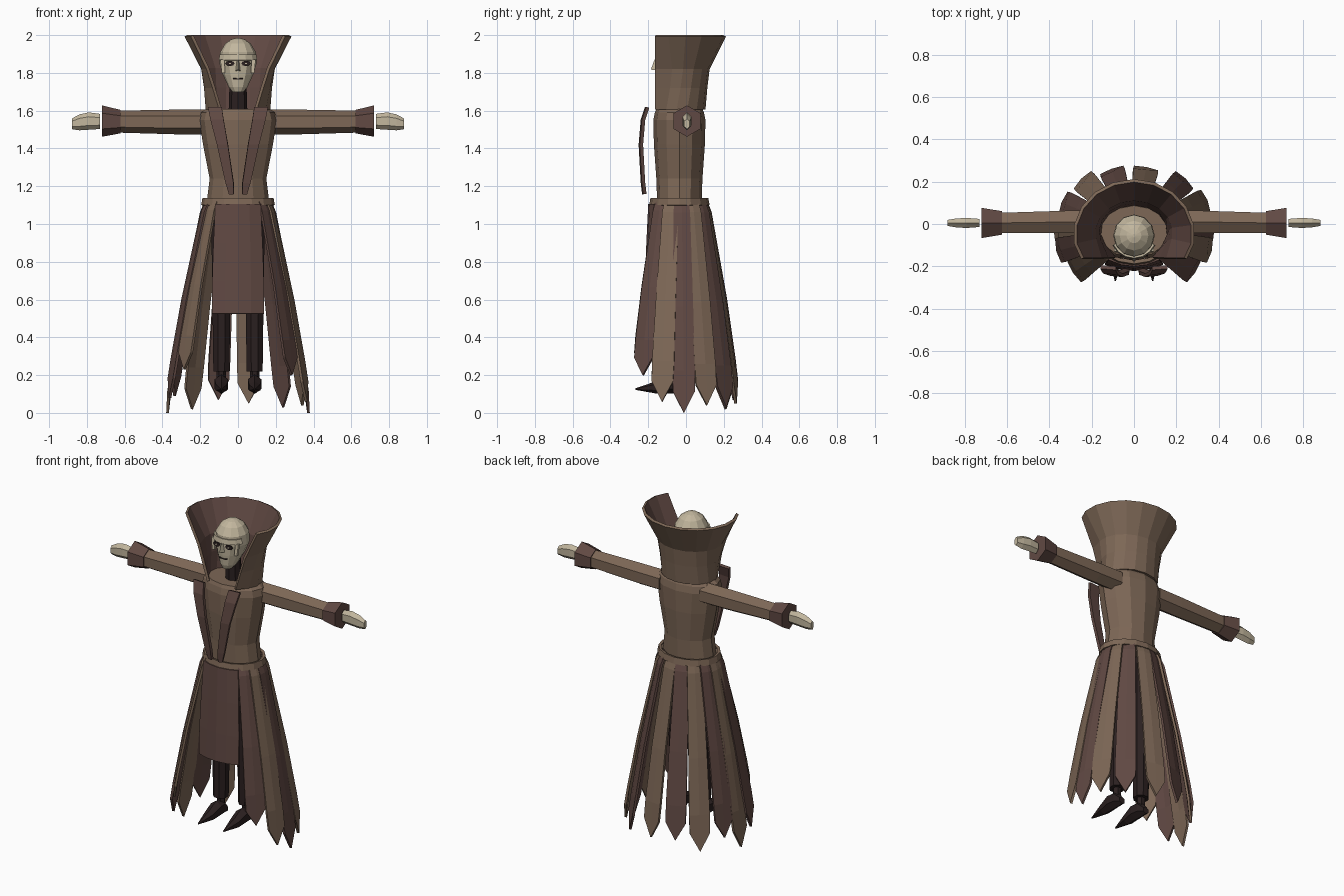
import bpy, bmesh, math
from mathutils import Vector

if "Cube" in bpy.data.objects:
    bpy.data.objects.remove(bpy.data.objects["Cube"])


def material(name, rgb):
    m = bpy.data.materials.new(name)
    m.diffuse_color = (*rgb, 1)
    m.use_nodes = True
    m.node_tree.nodes["Principled BSDF"].inputs["Base Color"].default_value = m.diffuse_color
    return m


BROWN = material("brown_cloth", (0.205, 0.136, 0.093))
RED = material("russet_cloth", (0.118, 0.066, 0.056))
DARK = material("dark_leather", (0.023, 0.014, 0.014))
BONE = material("pale_bone", (0.54, 0.47, 0.34))
CY = -0.035  # body axis in y


def make(name, verts, faces, *mats):
    me = bpy.data.meshes.new(name)
    me.from_pydata([tuple(v) for v in verts], [], faces)
    for m in mats:
        me.materials.append(m)
    ob = bpy.data.objects.new(name, me)
    bpy.context.collection.objects.link(ob)
    return ob


def grid_faces(rows, closed):
    n = len(rows[0])
    return [(r * n + i, r * n + (i + 1) % n, (r + 1) * n + (i + 1) % n, (r + 1) * n + i)
            for r in range(len(rows) - 1) for i in range(n if closed else n - 1)]


def loft(name, rows, mat):
    """Closed solid through rings, with end caps."""
    n, k = len(rows[0]), len(rows)
    faces = grid_faces(rows, True)
    faces += [tuple(range(n))[::-1], tuple(range((k - 1) * n, k * n))]
    ob = make(name, [p for r in rows for p in r], faces, mat)
    bm = bmesh.new()
    bm.from_mesh(ob.data)
    bmesh.ops.recalc_face_normals(bm, faces=bm.faces)
    bm.to_mesh(ob.data)
    bm.free()
    return ob


def shell(name, rows, thick, mats, closed=False, lining=0):
    """Sheet of cloth, rows from bottom to top, thickened inwards."""
    ob = make(name, [p for r in rows for p in r], grid_faces(rows, closed), *mats)
    s = ob.modifiers.new("thickness", "SOLIDIFY")
    s.thickness, s.offset, s.material_offset = thick, -1, lining
    return ob


def oval(z, rx, ry, cy=CY, cx=0, n=12, phase=0.0):
    return [(cx + rx * math.cos(a), cy + ry * math.sin(a), z)
            for a in (phase + 2 * math.pi * i / n for i in range(n))]


def hex_x(x, z, ry, rz, cy=0.005):
    """Hexagon across the x axis with a corner on top."""
    return [(x, cy + ry * math.sin(i * math.pi / 3) * 1.1, z + rz * math.cos(i * math.pi / 3))
            for i in range(6)]


# torso
loft("torso", [oval(1.12, .165, .118), oval(1.24, .15, .122), oval(1.42, .185, .135),
               oval(1.55, .205, .138), oval(1.59, .195, .13), oval(1.61, .17, .122)], BROWN)

# flared collar, open at the front, with a russet lining
rows = []
for z, rx, ry, cy, gap in [(1.605, .172, .138, CY, .10), (1.72, .18, .148, CY, .135),
                           (1.82, .197, .165, -.04, .167), (1.993, .287, .262, -.05, .25)]:
    a = math.asin(gap / rx)
    row = []
    for i in range(13):
        t = -math.pi / 2 + a + (2 * math.pi - 2 * a) * i / 12
        row.append((rx * math.cos(t), cy + ry * math.sin(t), z))
    row[0], row[-1] = (gap, -.165, z), (-gap, -.165, z)
    rows.append(row)
shell("collar", rows, .016, [BROWN, RED], lining=1)

# neck and head
loft("neck", [oval(1.58, .05, .045, -.045, n=8), oval(1.74, .045, .042, -.045, n=8)], DARK)
HC = -.055
loft("head", [oval(z, rx, ry, HC + dy, n=12) for z, rx, ry, dy in [
    (1.70, .03, .03, -.05), (1.725, .05, .055, -.035), (1.79, .08, .085, -.012),
    (1.85, .098, .1, 0), (1.91, .094, .098, 0), (1.955, .068, .07, 0),
    (1.978, .035, .036, 0), (1.985, .008, .008, 0)]], BONE)


def face_arc(z, r, half):
    return [(r * math.sin(t), HC - r * math.cos(t), z)
            for t in (half * (i / 3 - 1) for i in range(7))]


# brow band, cheek bars, nose, eyes and mouth
shell("brow", [face_arc(1.868, .111, 1.15), face_arc(1.898, .106, 1.15)], .014, [BONE])
loft("nose", [[(-.014, -.145, 1.81), (.014, -.145, 1.81), (0, -.186, 1.818)],
              [(-.008, -.145, 1.872), (.008, -.145, 1.872), (0, -.166, 1.872)]], BONE)
shell("mouth", [face_arc(1.765, .096, .28), face_arc(1.771, .097, .28)], .008, [DARK])
for s, side in ((1, "right"), (-1, "left")):
    loft("cheek_" + side, [oval(1.80, .013, .01, -.128, s * .077, 4, math.pi / 4),
                           oval(1.872, .015, .012, -.122, s * .083, 4, math.pi / 4)], BONE)
    for nm, mat, r, y in (("eye_socket_", DARK, .024, -.154), ("eye_", BONE, .006, -.158)):
        pts = [[(s * .042 + r * math.cos(i * math.pi / 4), yy,
                 1.85 + .6 * r * math.sin(i * math.pi / 4)) for i in range(8)]
               for yy in (y, y + .009)]
        loft(nm + side, pts, mat)

# arms, cuffs, hands, lapels, legs and shoes on both sides
for s, side in ((1, "right"), (-1, "left")):
    loft("arm_" + side, [hex_x(s * .14, 1.54, .058, .066, .01), hex_x(s * .30, 1.54, .056, .066, .01),
                         hex_x(s * .64, 1.542, .05, .058)], BROWN)
    loft("cuff_" + side, [hex_x(s * .622, 1.542, .058, .062), hex_x(s * .72, 1.545, .075, .083)], RED)
    loft("hand_" + side, [hex_x(s * .73, 1.543, .02, .04), hex_x(s * .79, 1.545, .025, .046),
                          hex_x(s * .84, 1.538, .022, .042), hex_x(s * .88, 1.53, .015, .028)], BONE)
    lapel = []
    for z, xo, xi, y in [(1.16, .045, .02, -.215), (1.22, .064, .022, -.222),
                         (1.42, .11, .052, -.233), (1.55, .145, .075, -.222), (1.615, .158, .085, -.2)]:
        lapel.append([(s * xo, y + .006, z), (s * xi, y, z)][::s * -1])
    shell("lapel_" + side, [r[::-1] for r in lapel], .018, [RED])
    lx = s * .088
    loft("leg_" + side, [oval(.22, .046, .046, -.045, lx, 8, math.pi / 8),
                         oval(.65, .052, .052, -.04, lx, 8, math.pi / 8),
                         oval(1.12, .06, .06, CY, lx, 8, math.pi / 8)], DARK)
    loft("ankle_" + side, [oval(.15, .025, .025, -.045, lx, 6), oval(.24, .025, .025, -.045, lx, 6)], DARK)
    shoe = []
    for y, z, w, h in [(.0, .125, .022, .022), (-.04, .15, .036, .05), (-.09, .153, .042, .05),
                       (-.16, .135, .034, .032), (-.268, .126, .004, .004)]:
        shoe.append([(lx + w * math.sin(i * math.pi / 3), y, z + h * math.cos(i * math.pi / 3))
                     for i in range(6)])
    loft("shoe_" + side, shoe, DARK)

# belt ring and front apron
shell("belt", [oval(1.10, .195, .16, n=16), oval(1.138, .188, .153, n=16)], .016, [BROWN], True)
apron = []
for z, w, y in [(.525, .138, -.222), (.70, .137, -.217), (.90, .13, -.21), (1.105, .12, -.2)]:
    apron.append([(w * u, y + .03 * u * u, z) for u in (-1, -.5, 0, .5, 1)])
shell("apron", apron, .015, [RED])

# pointed skirt strips around the waist: outer end x, y and tip height
STRIPS = [(.295, -.235, .20), (.375, -.13, .06), (.388, -.01, .0), (.355, .115, .04),
          (.25, .22, .03), (.06, .277, .05), (-.11, .268, .07), (-.255, .22, .02),
          (-.35, .105, .09), (-.388, -.01, .0), (-.375, -.13, .08), (-.295, -.235, .23)]
for k, (x, y, tip) in enumerate(STRIPS):
    a = math.atan2((y - CY) / .3, x / .37)
    top = Vector((.183 * math.cos(a), CY + .15 * math.sin(a), 1.128))
    end = Vector((x, y, tip))
    out = Vector((x - top.x, y - top.y, 0)).normalized()
    tan = Vector((-out.y, out.x, 0))
    rows = []
    for f, half in [(.9, .058), (.8, .06), (.5, .054), (.06, .044), (0, .038)]:
        p = top.lerp(end, f)
        p += out * (.012 * math.sin(math.pi * f) if f else -.012)
        mid = end - out * .008 if f == .9 else p + out * .005
        rows.append([p - tan * half, mid, p + tan * half])
    shell("skirt_strip_%d" % (k + 1), rows, .014, [BROWN if k % 2 else RED])
